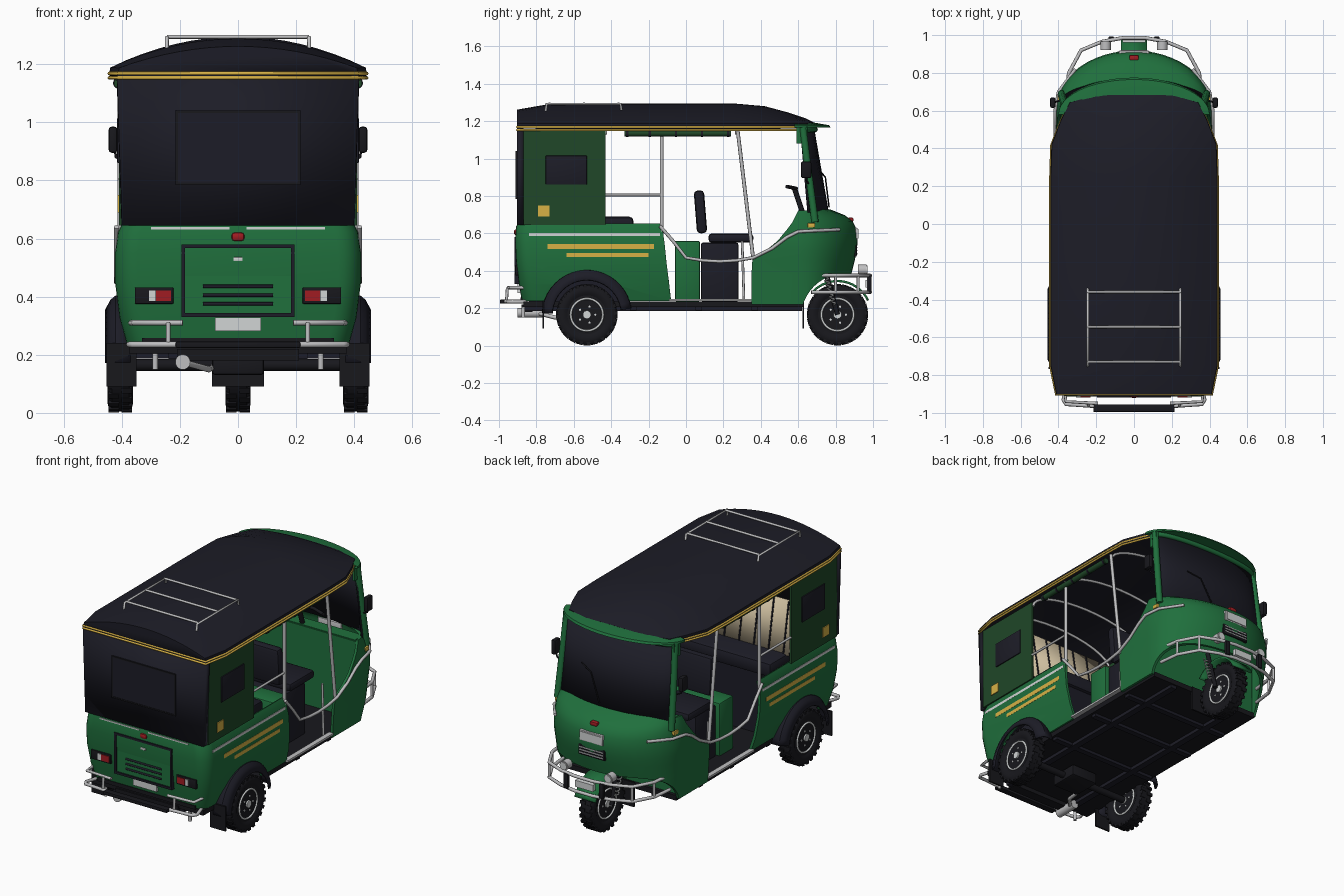
import bpy, bmesh, math
from mathutils import Matrix, Vector

if "Cube" in bpy.data.objects:
    bpy.data.objects.remove(bpy.data.objects["Cube"], do_unlink=True)


def material(name, r, g, b):
    m = bpy.data.materials.new(name)
    m.use_nodes = True
    m.diffuse_color = (r, g, b, 1)
    m.node_tree.nodes["Principled BSDF"].inputs["Base Color"].default_value = (r, g, b, 1)
    return m


BLACK = material("black_canvas", .012, .012, .02)
TYRE = material("tyre_black", .009, .009, .012)
GREEN = material("body_green", .014, .16, .046)
DARK = material("dark_green", .014, .063, .021)
GOLD = material("gold", .68, .44, .06)
CHROME = material("chrome", .52, .52, .53)
PALE = material("pale_grey", .64, .66, .66)
CREAM = material("cream", .62, .52, .35)
RED = material("red", .35, .012, .016)


def finish(name, bm, mat):
    bmesh.ops.recalc_face_normals(bm, faces=bm.faces)
    me = bpy.data.meshes.new(name)
    bm.to_mesh(me)
    bm.free()
    me.materials.append(mat)
    ob = bpy.data.objects.new(name, me)
    bpy.context.collection.objects.link(ob)
    return ob


def box(name, mat, x, y, z, bevel=0, tilt=0):
    """Box from (low, high) ranges, tilted about its own x axis."""
    bm = bmesh.new()
    size = [r[1] - r[0] for r in (x, y, z)]
    mid = Vector([(r[0] + r[1]) / 2 for r in (x, y, z)])
    bmesh.ops.create_cube(bm, size=1)
    bmesh.ops.scale(bm, vec=size, verts=bm.verts)
    if bevel:
        bmesh.ops.bevel(bm, geom=bm.edges[:], offset=bevel, segments=2, affect='EDGES', profile=.5)
    bmesh.ops.transform(bm, matrix=Matrix.Translation(mid) @ Matrix.Rotation(tilt, 4, 'X'), verts=bm.verts)
    return finish(name, bm, mat)


def pair(s, a, b):
    """Range a..b on the chosen side."""
    return tuple(sorted((s * a, s * b)))


def rod(name, mat, a, b, r, seg=20):
    a, b = Vector(a), Vector(b)
    bm = bmesh.new()
    bmesh.ops.create_cone(bm, cap_ends=True, segments=seg, radius1=r, radius2=r, depth=(b - a).length)
    turn = (b - a).to_track_quat('Z', 'Y').to_matrix().to_4x4()
    bmesh.ops.transform(bm, matrix=Matrix.Translation((a + b) / 2) @ turn, verts=bm.verts)
    return finish(name, bm, mat)


def tube(name, mat, pts, r=.008, cyclic=False):
    cu = bpy.data.curves.new(name, 'CURVE')
    cu.dimensions = '3D'
    cu.bevel_depth, cu.bevel_resolution, cu.use_fill_caps = r, 2, True
    sp = cu.splines.new('POLY')
    sp.points.add(len(pts) - 1)
    for p, co in zip(sp.points, pts):
        p.co = (*co, 1)
    sp.use_cyclic_u = cyclic
    cu.materials.append(mat)
    ob = bpy.data.objects.new(name, cu)
    bpy.context.collection.objects.link(ob)


def loft(name, mat, rings, thick=0, caps=False):
    bm = bmesh.new()
    vs = [[bm.verts.new(p) for p in ring] for ring in rings]
    for a, b in zip(vs, vs[1:]):
        for i in range(len(a) - 1):
            bm.faces.new((a[i], a[i + 1], b[i + 1], b[i]))
    if caps:
        bm.faces.new(vs[0])
        bm.faces.new(vs[-1])
    ob = finish(name, bm, mat)
    if thick:
        mod = ob.modifiers.new("thickness", 'SOLIDIFY')
        mod.thickness, mod.offset = thick, 0
    return ob


def cut(ob, y, z, r):
    """Cut a round wheel opening straight through along x."""
    tool = rod("wheel_cutter", BLACK, (-1, y, z), (1, y, z), r, 48)
    mod = ob.modifiers.new("wheel_opening", 'BOOLEAN')
    mod.operation, mod.object = 'DIFFERENCE', tool
    tool.hide_render = True
    bpy.context.view_layer.objects.active = ob
    for m in list(ob.modifiers):
        bpy.ops.object.modifier_apply(modifier=m.name)
    bpy.data.objects.remove(tool, do_unlink=True)


def frame(name, mat, hx, z0, z1, y, w):
    for s in (1, -1):
        box(name + "_side", mat, pair(s, hx - w, hx), y, (z0, z1))
    for z in (z0, z1 - w):
        box(name + "_bar", mat, (-hx, hx), y, (z, z + w))


def nose(z, hw, y0, depth, end=None, n=24):
    arc = [(hw * math.cos(math.pi * i / n), y0 + depth * math.sin(math.pi * i / n), z) for i in range(n + 1)]
    return arc if end is None else [(hw, end, z)] + arc + [(-hw, end, z)]


# Rear tub with rounded corners and wheel openings
def tub_ring(z, hw, rear, front, r=.07):
    half = [(hw - r + r * math.cos(a), rear + r - r * math.sin(a), z)
            for a in [math.pi / 2 * i / 6 for i in range(7)]]
    half = [(hw, front, z)] + half
    return half + [(-x, y, z) for x, y, z in reversed(half)]


tub = loft("rear_tub", GREEN, [tub_ring(*v) for v in (
    (.24, .375, -.87, -.08), (.33, .4, -.885, -.09), (.45, .415, -.9, -.105),
    (.55, .415, -.905, -.115), (.62, .405, -.902, -.125), (.65, .39, -.895, -.13))], .016)
cut(tub, -.53, .165, .225)

# Front shell, hood and inner bulkhead
shell = loft("cab_shell", GREEN, [nose(z, hw, .61, d, e) for z, hw, d, e in (
    (.22, .385, .22, .35), (.38, .395, .265, .35), (.46, .4, .285, .355), (.51, .405, .295, .43),
    (.56, .405, .3, .49), (.62, .4, .295, .54), (.66, .395, .275, .57), (.69, .39, .235, .585),
    (.72, .385, .16, .6))], .016)
cut(shell, .85, .15, .235)
box("bulkhead", GREEN, (-.38, .38), (.595, .61), (.23, .71))
box("cowl", GREEN, (-.37, .37), (.6, .68), (.695, .715))

# Windscreen, pillars and visor
loft("windscreen", BLACK, [nose(.71, .38, .65, .11), nose(1.17, .365, .61, .07)], .008)
for s in (1, -1):
    tube("windscreen_pillar", GREEN, [(s * .385, .69, .66), (s * .372, .645, 1.0), (s * .365, .625, 1.17)], .02)
    box("pillar_gusset", GREEN, pair(s, .36, .375), (.59, .65), (1.08, 1.17))
tube("windscreen_header", GREEN, nose(1.155, .365, .62, .07), .015)
loft("visor", GREEN, [nose(z, hw, .58, d) for z, hw, d in ((1.165, .4, .195), (1.178, .4, .185), (1.2, .3, .06))],
     caps=True)
tube("wiper", TYRE, [(.05, .765, .74), (.12, .745, .9), (.2, .72, .93)], .004)

# Canopy roof
ROOF = [(-.9, .41, 1.258), (-.75, .44, 1.283), (-.3, .44, 1.29), (.25, .44, 1.29), (.42, .435, 1.275),
        (.55, .385, 1.24), (.64, .34, 1.21), (.68, .2, 1.19)]


def roof_ring(y, hw, top):
    us = [i / 8 - 1 for i in range(17)]
    arch = [(hw * u * .99, y, 1.185 + (top - 1.185) * (1 - u * u)) for u in us]
    return [(-hw, y, 1.16)] + arch + [(hw, y, 1.16)]


loft("canopy_roof", BLACK, [roof_ring(*v) for v in ROOF], .01, caps=True)
for z in (1.153, 1.168):
    side = [(hw + .003, y - .004, z) for y, hw, t in ROOF[:-1]]
    tube("gold_trim", GOLD, [(-x, y, z) for x, y, z in reversed(side)] + side, .006)
for y in (-.7, -.43, -.13, .27):
    tube("roof_hoop", CHROME, [(.4 * math.cos(a), y, 1.13 + .125 * math.sin(a))
                               for a in [math.pi * i / 16 for i in range(17)]], .008)
for s in (1, -1):
    rod("rolled_curtain", DARK, (s * .41, -.33, 1.135), (s * .41, .24, 1.135), .017)
    for y in (-.32, -.2, -.06, .08, .22):
        rod("curtain_strap", BLACK, (s * .41, y, 1.135), (s * .41, y + .012, 1.135), .02)

# Roof rack
for s in (1, -1):
    x = s * .245
    tube("rack_rail", CHROME, [(x, -.75, 1.255), (x, -.745, 1.292), (x, -.35, 1.292), (x, -.345, 1.255)], .007)
for y in (-.73, -.545, -.36):
    tube("rack_bar", CHROME, [(-.245, y, 1.294), (.245, y, 1.294)], .007)

# Rear and side curtains
loft("rear_curtain", BLACK, [[(.395, -.87, .645), (.395, -.9, .645), (-.395, -.9, .645), (-.395, -.87, .645)],
                             [(.412, -.87, 1.165), (.412, -.9, 1.165), (-.412, -.9, 1.165), (-.412, -.87, 1.165)]], .012)
frame("rear_window_frame", TYRE, .215, .785, 1.04, (-.912, -.9), .008)
box("rear_window", BLACK, (-.207, .207), (-.909, -.9), (.793, 1.032))
for s in (1, -1):
    box("side_curtain", DARK, pair(s, .398, .41), (-.87, -.43), (.645, 1.155))
    box("side_window", BLACK, pair(s, .405, .416), (-.75, -.53), (.86, 1.015), .003)
    box("gold_badge", GOLD, pair(s, .405, .415), (-.79, -.73), (.69, .75))

# Side stripes, posts and rails
for s in (1, -1):
    for mat, z, h, y0, y1, x in ((PALE, .595, .008, -.84, -.14, .418), (GOLD, .53, .013, -.74, -.17, .424),
                                 (GOLD, .485, .011, -.64, -.2, .424)):
        box("side_stripe", mat, pair(s, x - .006, x), (y0, y1), (z - h, z + h))
    x = s * .405
    tube("rear_post", CHROME, [(x, -.13, .6), (x, -.13, 1.16)], .01)
    tube("front_post", CHROME, [(x, .36, .46), (x, .275, 1.16)], .01)
    tube("arm_rail", CHROME, [(x, -.43, .805), (x, -.13, .805)], .007)
    x = s * .418
    tube("door_rail", CHROME, [(x, -.14, .64), (x, -.07, .56), (x, 0, .47), (x, .09, .455), (x, .18, .45),
                               (x, .27, .455), (x, .36, .47), (x, .46, .52), (x, .54, .58), (x, .6, .61),
                               (s * .4, .7, .615), (s * .31, .82, .62)], .009)
    tube("door_post", CHROME, [(s * .36, .31, .24), (s * .36, .3, .56)], .007)
    box("door_sill", CHROME, pair(s, .37, .4), (-.09, .35), (.238, .25))
    box("indicator", GOLD, pair(s, .38, .405), (.65, .69), (.63, .655), .004)
    tube("mirror_arm", TYRE, [(s * .375, .66, .86), (s * .42, .645, .88), (s * .43, .64, .95)], .005)
    box("mirror", TYRE, pair(s, .415, .445), (.615, .67), (.895, .985), .01)

# Floor and chassis
box("floor", TYRE, (-.375, .375), (-.87, .63), (.205, .236))
for s in (1, -1):
    box("chassis_rail", BLACK, pair(s, .2, .24), (-.86, .62), (.185, .208))
for y in (-.3, .05, .35):
    box("cross_member", BLACK, (-.36, .36), (y, y + .035), (.187, .208))
rod("rear_axle", TYRE, (-.4, -.53, .165), (.4, -.53, .165), .02)
box("differential", TYRE, (-.09, .09), (-.62, -.44), (.13, .2), .012)
rod("muffler", CHROME, (-.19, -.9, .175), (-.19, -.76, .175), .026)
tube("exhaust_pipe", CHROME, [(-.19, -.8, .175), (-.1, -.7, .15), (-.08, -.45, .16)], .011)

# Passenger bench with striped backrest
box("bench_base", BLACK, (-.3, .3), (-.84, -.3), (.23, .6))
box("bench_cushion", BLACK, (-.375, .375), (-.84, -.28), (.6, .69), .025)
loft("bench_backrest", CREAM, [[(x, -.445, .68), (x, -.5, .99)] for x in (-.38, .38)], .012)
for i in range(8):
    x = -.35 + i * .1
    tube("backrest_strap", BLACK, [(x, -.44, .69), (x, -.493, .985)], .005)

# Driver seat, engine box and controls
box("engine_box", GREEN, (-.28, .28), (-.06, .075), (.235, .56), .01)
box("driver_base", BLACK, (-.26, .26), (.08, .28), (.235, .55), .01)
box("driver_cushion", BLACK, (-.27, .27), (.12, .36), (.55, .6), .018)
box("driver_backrest", BLACK, (-.24, .24), (.05, .105), (.6, .83), .02, .08)
tube("steering_column", TYRE, [(0, .63, .69), (0, .58, .84)], .014)
tube("handlebar", TYRE, [(-.2, .54, .85), (-.1, .59, .84), (.1, .59, .84), (.2, .54, .85)], .01)

# Wheels with tread lugs


def wheel(name, x, y, half=.045):
    prof = [(-.75, .104), (-.92, .118), (-.97, .133), (-.88, .15), (-.65, .16), (.65, .16), (.88, .15),
            (.97, .133), (.92, .118), (.75, .104)]
    ring = lambda k, r, a: (x + half * k, y + r * math.cos(a), .165 + r * math.sin(a))
    loft(name + "_tyre", TYRE, [[ring(k, r, math.tau * i / 40) for k, r in prof] for i in range(41)])
    for i in range(24):
        a = math.tau * i / 24
        for s in (1, -1):
            lug = box(name + "_lug", TYRE, (-.018, .018), (-.01, .01), (-.01, .01))
            lug.matrix_world = Matrix.Translation(ring(s * .5, .154, a + s * .06)) @ Matrix.Rotation(a, 4, 'X')
    rod(name + "_rim", TYRE, (x - half * .75, y, .165), (x + half * .75, y, .165), .108, 32)
    for s in (1, -1):
        tube(name + "_rim_ring", PALE, [ring(s * .78, .086, math.tau * i / 32) for i in range(32)], .006, True)
        rod(name + "_hub", PALE, (x, y, .165), ring(s * .95, 0, 0), .022)
        for i in range(5):
            p = ring(s * .7, .045, math.tau * i / 5)
            rod(name + "_bolt", PALE, p, (x + s * half * .82, p[1], p[2]), .006, 8)


for s, n in ((1, "left"), (-1, "right")):
    wheel(n + "_wheel", s * .405, -.53)
wheel("front_wheel", 0, .81)


def guard(name, mat, section, y, a0, a1, z=.165):
    """Sweep an (x, radius) section around a wheel centre."""
    pts = [math.radians(a0 + (a1 - a0) * i / 20) for i in range(21)]
    loft(name, mat, [[(x, y + r * math.cos(a), z + r * math.sin(a)) for x, r in section] for a in pts], .012)


for s in (1, -1):
    guard("rear_fender", BLACK, [(s * .37, .235), (s * .42, .233), (s * .435, .22), (s * .453, .185)], -.53, 8, 178)
    box("mud_flap", TYRE, pair(s, .35, .452), (-.768, -.758), (.09, .24))
    tube("front_fork", TYRE, [(s * .065, .81, .165), (s * .065, .74, .42)], .013)
    tube("fork_spring", PALE, [(s * .085 + .012 * math.cos(i), .79 + .012 * math.sin(i) - i * .001, .22 + i * .0035)
                               for i in range(45)], .004)
guard("front_mudguard", GREEN, [(-.07, .18), (.07, .18)], .81, 25, 140)
box("front_flap", TYRE, (-.09, .09), (.622, .632), (.09, .24))

# Rear hatch, lamps and plate
frame("hatch_frame", BLACK, .195, .33, .58, (-.918, -.89), .013)
box("hatch_panel", GREEN, (-.185, .185), (-.909, -.88), (.34, .57))
for z in (.375, .405, .435):
    rod("hatch_vent", BLACK, (-.12, -.909, z), (.12, -.909, z), .006, 12)
box("hatch_handle", PALE, (-.016, .016), (-.918, -.9), (.522, .536), .003)
box("rear_red_lamp", RED, (-.023, .023), (-.92, -.89), (.59, .622), .012)
box("rear_plate", PALE, (-.08, .08), (-.9, -.87), (.282, .328))
box("rear_skirt", TYRE, (-.33, .33), (-.885, -.86), (.235, .258))
for s in (1, -1):
    box("tail_lamp_case", TYRE, pair(s, .222, .355), (-.913, -.87), (.375, .432), .004)
    box("tail_lamp_red", RED, pair(s, .23, .282), (-.918, -.9), (.385, .422))
    box("tail_lamp_white", PALE, pair(s, .284, .306), (-.918, -.9), (.385, .422))
    box("rear_top_strip", PALE, pair(s, .03, .3), (-.91, -.89), (.631, .639))
    # Rear bumper
    tube("rear_bumper_low", CHROME, [(s * .35, -.85, .235), (s * .375, -.93, .235), (s * .36, -.955, .235),
                                     (s * .2, -.965, .235)], .01)
    tube("rear_bumper_top", CHROME, [(s * .37, -.86, .31), (s * .36, -.94, .31), (s * .19, -.95, .31)], .009)
    tube("rear_bumper_post", CHROME, [(s * .24, -.955, .31), (s * .24, -.96, .235)], .008)
    tube("rear_hook", CHROME, [(s * .285, -.87, .205), (s * .285, -.87, .15)], .01)
box("rear_step", TYRE, (-.215, .215), (-.995, -.955), (.224, .245), .004)
box("rear_crossbeam", TYRE, (-.21, .21), (-.88, -.82), (.18, .22))

# Front bumper guard and lamps
for z in (.375, .285):
    half = [(.36, .67, z), (.345, .8, z), (.28, .92, z), (.17, .965, z), (.06, .985, z)]
    tube("front_guard", CHROME, half + [(-x, y, z) for x, y, z in reversed(half)], .01)
for s in (1, -1):
    for x, y in ((.345, .8), (.28, .92), (.12, .975)):
        tube("guard_post", CHROME, [(s * x, y, .375), (s * x, y, .285)], .008)
    rod("headlamp", CHROME, (s * .15, .92, .405), (s * .15, .965, .405), .028, 24)
    rod("headlamp_lens", PALE, (s * .15, .96, .405), (s * .15, .97, .405), .022, 24)
    box("guard_pad", TYRE, pair(s, .105, .135), (.97, .992), (.285, .375), .004)

# Nose details
box("nose_plate_rim", CHROME, (-.08, .08), (.88, .918), (.565, .63), .006)
box("nose_plate", PALE, (-.07, .07), (.9, .922), (.573, .622))
box("nose_grille", TYRE, (-.09, .09), (.87, .913), (.475, .54), .006)
for z in (.488, .505, .522):
    box("grille_bar", CHROME, (-.08, .08), (.9, .917), (z, z + .006))
box("nose_red_badge", RED, (-.025, .025), (.865, .895), (.66, .685), .008)
box("guard_plate", PALE, (-.06, .06), (.96, .985), (.31, .35))

bpy.ops.object.select_all(action='DESELECT')
for ob in bpy.context.scene.objects:
    if ob.type == 'MESH':
        ob.select_set(True)
        bpy.context.view_layer.objects.active = ob
bpy.ops.object.shade_smooth_by_angle(angle=math.radians(35))
